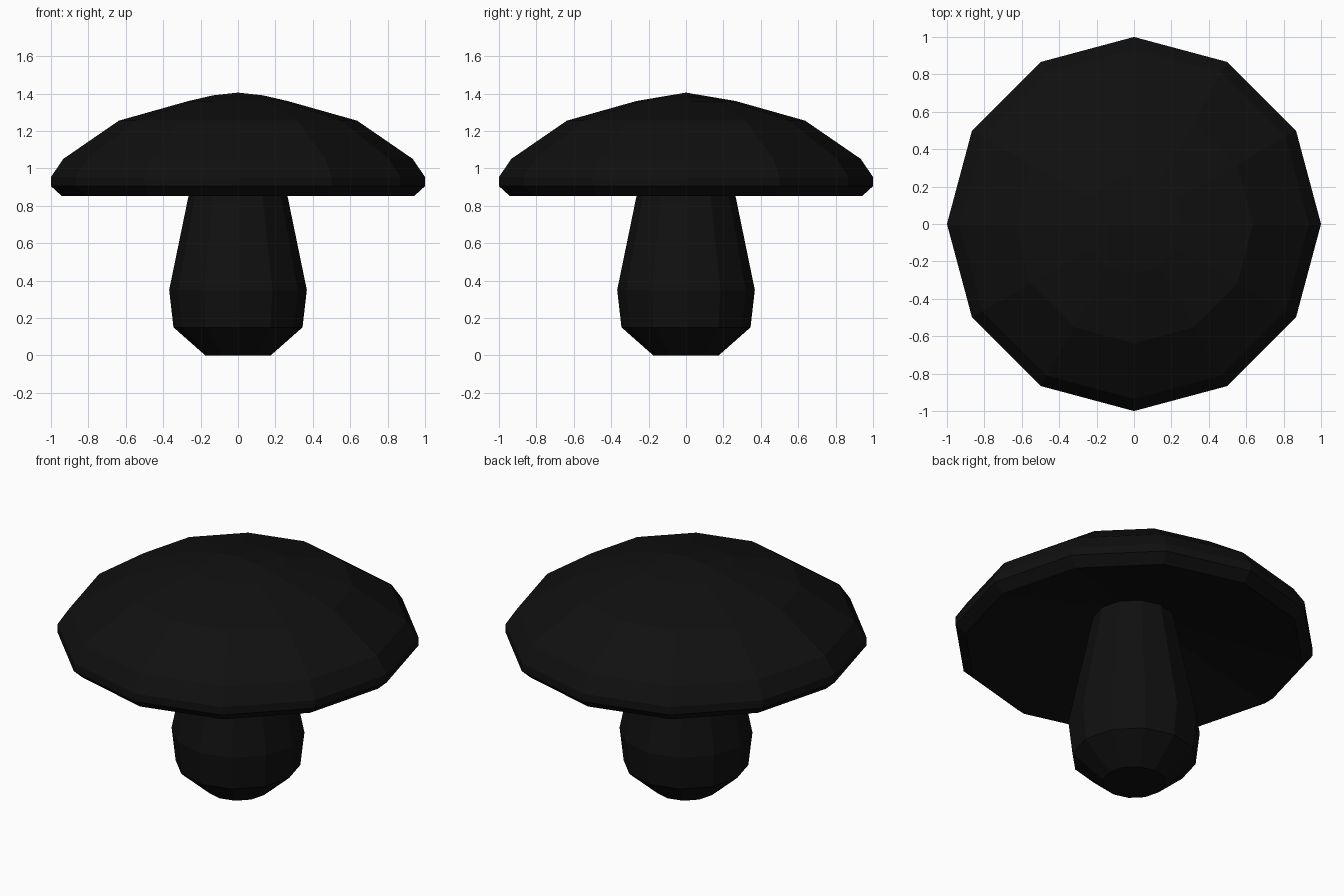
import bpy, bmesh
from math import cos, sin, pi

if "Cube" in bpy.data.objects:
    bpy.data.objects.remove(bpy.data.objects["Cube"])

SIDES = 12
black = bpy.data.materials.new("near_black")
black.diffuse_color = (0.005, 0.005, 0.005, 1)
black.use_nodes = True
black.node_tree.nodes["Principled BSDF"].inputs["Base Color"].default_value = black.diffuse_color


def lathe(bm, profile):
    """Stack of 12-sided rings joined by quads; returns the rings."""
    rings = [[bm.verts.new((r * cos(2 * pi * i / SIDES), r * sin(2 * pi * i / SIDES), z))
              for i in range(SIDES)] for r, z in profile]
    for a, b in zip(rings, rings[1:]):
        for i in range(SIDES):
            j = (i + 1) % SIDES
            bm.faces.new((a[i], a[j], b[j], b[i]))
    return rings


def finish(bm, name):
    mesh = bpy.data.meshes.new(name)
    bm.to_mesh(mesh)
    bm.free()
    mesh.materials.append(black)
    obj = bpy.data.objects.new(name, mesh)
    bpy.context.collection.objects.link(obj)
    return obj


# Stem: bulbous foot tapering up into the hollow of the cap
bm = bmesh.new()
rings = lathe(bm, [(0.175, 0), (0.345, 0.15), (0.368, 0.35), (0.228, 1.03)])
bm.faces.new(rings[0][::-1])
finish(bm, "stem")

# Cap: hollow underside, thick rim, low dome
bm = bmesh.new()
rings = lathe(bm, [(0.228, 1.03), (0.943, 0.853), (1, 0.905), (1, 0.953),
                   (0.935, 1.05), (0.637, 1.255), (0.265, 1.36)])
# Crown: the top ring is closed by a 2 x 4 quad grid
top = rings[-1]
mid = [top[0]] + [bm.verts.new((x, 0, z)) for x, z in
                  ((0.135, 1.39), (0, 1.405), (-0.135, 1.39))] + [top[6]]
upper = top[1:6]
lower = top[:6:-1]
bm.faces.new((mid[0], upper[0], upper[1], mid[1]))
bm.faces.new((mid[1], upper[1], upper[2], mid[2]))
bm.faces.new((mid[2], upper[2], upper[3], mid[3]))
bm.faces.new((mid[3], upper[3], upper[4], mid[4]))
for i in range(4):
    bm.faces.new((lower[i], mid[i], mid[i + 1], lower[i + 1])
                 if 0 < i < 3 else
                 ((lower[0], mid[0], mid[1], lower[1]) if i == 0 else
                  (lower[3], mid[3], mid[4], lower[4])))
finish(bm, "cap")
